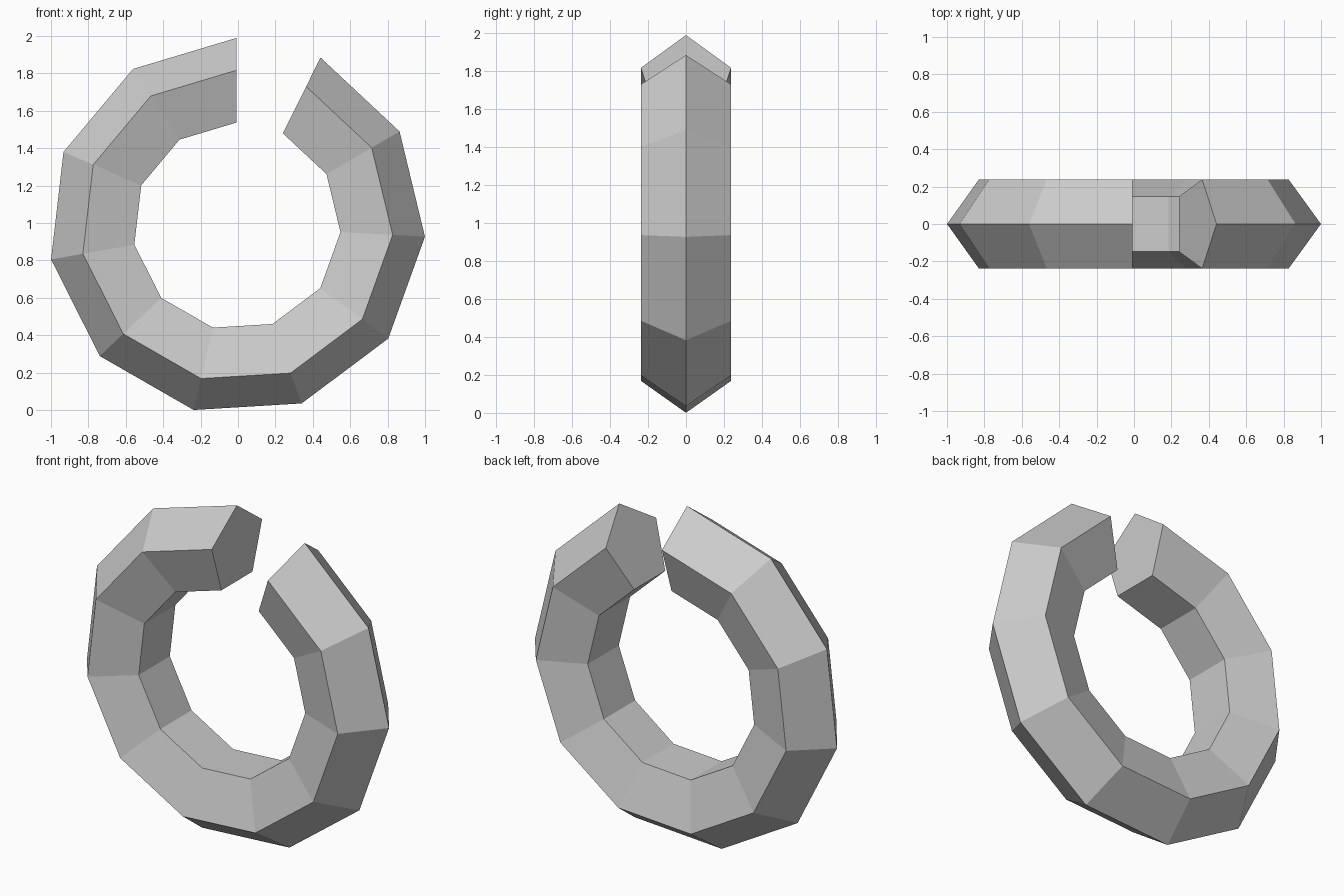
import bpy, bmesh
from math import sin, cos, radians, tau

if "Cube" in bpy.data.objects:
    bpy.data.objects.remove(bpy.data.objects["Cube"])

SEGMENTS, SIDES = 10, 5
STEP = radians(33.36)            # sweep per segment, starting at the top
RING_R, TUBE_R = 0.758, 0.25
CX, CZ = -0.007, 0.982

bm = bmesh.new()

# Pentagonal cross-sections swept around the y axis
rings = []
for i in range(SEGMENTS + 1):
    a = i * STEP
    ring = []
    for j in range(SIDES):
        t = tau * j / SIDES
        r = RING_R + TUBE_R * cos(t)
        ring.append(bm.verts.new((CX - r * sin(a), TUBE_R * sin(t), CZ + r * cos(a))))
    rings.append(ring)

# Tube walls
for p, q in zip(rings, rings[1:]):
    for j in range(SIDES):
        k = (j + 1) % SIDES
        bm.faces.new((p[j], p[k], q[k], q[j]))

# End caps
bm.faces.new(rings[0])
bm.faces.new(rings[-1])
bmesh.ops.recalc_face_normals(bm, faces=bm.faces)

mesh = bpy.data.meshes.new("open_ring")
bm.to_mesh(mesh)
bm.free()
bpy.context.collection.objects.link(bpy.data.objects.new("open_ring", mesh))
